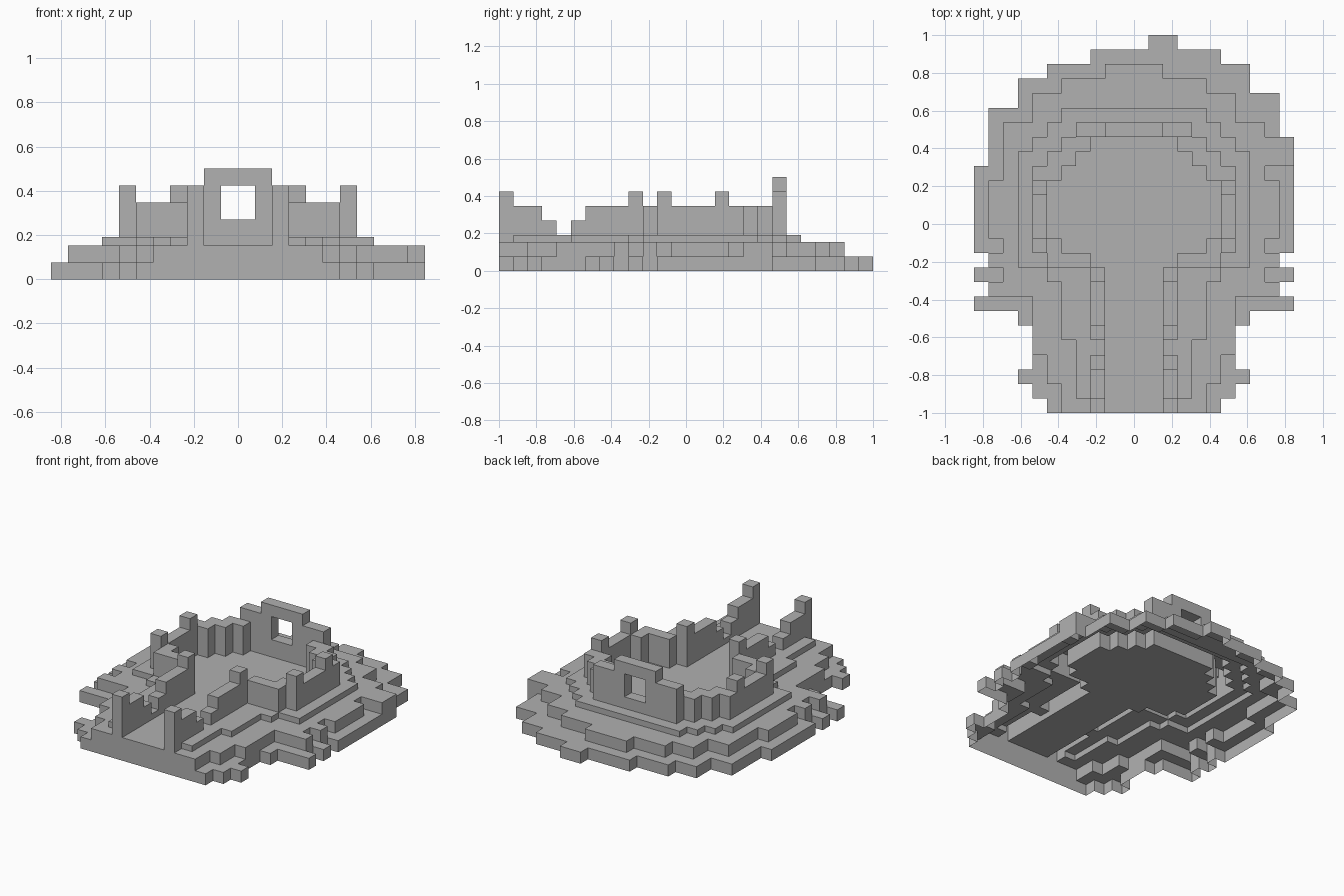
import bpy
import bmesh
from mathutils import Vector

UNIT = 1 / 13            # edge of one block
STEPS = ((1, 0), (-1, 0), (0, 1), (0, -1))

cube = bpy.data.objects.get("Cube")
if cube:
    bpy.data.objects.remove(cube, do_unlink=True)

stone = bpy.data.materials.new("grey stone")
stone.use_nodes = True
GREY = (0.44, 0.44, 0.44, 1)
stone.diffuse_color = GREY
stone.node_tree.nodes["Principled BSDF"].inputs["Base Color"].default_value = GREY

# Plans in blocks, listed from back to front; each band runs until the next one.
# Ground tier: back edge, reach to -x, reach to +x
GROUND = [(13, -1, 3), (12, 3, 6), (11, 6, 8), (10, 8, 8), (9, 8, 10), (8, 10, 10),
          (6, 10, 11), (4, 11, 11), (-2, 10, 10), (-3, 11, 11), (-4, 10, 10),
          (-5, 11, 11), (-6, 8, 8), (-7, 7, 7), (-10, 8, 8), (-11, 7, 7), (-12, 6, 6)]
# Middle and upper tiers: back edge, half width
MIDDLE = [(11, 2), (10, 5), (9, 7), (7, 9), (3, 10), (-1, 9), (-2, 10), (-3, 9),
          (-4, 10), (-5, 7), (-9, 6), (-11, 5)]
UPPER = [(8, 5), (7, 6), (6, 7), (5, 8), (-3, 6), (-4, 5), (-8, 4), (-12, 0)]
# Ruined wall: back edge, inner and outer half width
WALL = [(7, 0, 4), (6, 3, 5), (5, 4, 6), (4, 5, 7), (3, 6, 7), (-1, 5, 7),
        (-2, 3, 6), (-3, 2, 3)]
PILLARS = {(6, 2), (6, -2), (2, -4), (2, -13)}
CRUMBLED = {-8: 3.5, -9: 2.5, -10: 3.5}


def band(plan, row):
    """Last band of a plan whose back edge lies behind the row."""
    found = None
    for entry in plan:
        if entry[0] > row:
            found = entry[1:]
    return found


def wall_height(across, row):
    if row == 6:                         # back wall with a window
        return 3.5 if across < 1 else 6.5 if across < 2 else 5.5
    if (across, row) in PILLARS:
        return 5.5
    if row < -4:
        return CRUMBLED.get(row, 4.5)
    return 4.5


def block(col, row):
    """Part name and height of one block column, or None outside."""
    across = col if col >= 0 else -1 - col
    reach = band(GROUND, row)
    if not -reach[0] <= col < reach[1]:
        return None
    wall = band(WALL, row)
    if wall and across < wall[0]:
        return "courtyard_floor", 2
    if wall and across < wall[1]:
        return "ruined_wall", wall_height(across, row)
    upper = band(UPPER, row)
    if upper and across < upper[0]:
        return "upper_tier", 2.5
    middle = band(MIDDLE, row)
    if middle and (across < middle[0] or (col > 0 and row in (4, 5))):
        return "middle_tier", 2
    return "ground_tier", 1


def finish(name, bm):
    bmesh.ops.remove_doubles(bm, verts=bm.verts, dist=UNIT / 100)
    mesh = bpy.data.meshes.new(name)
    bm.to_mesh(mesh)
    bm.free()
    mesh.materials.append(stone)
    obj = bpy.data.objects.new(name, mesh)
    bpy.context.collection.objects.link(obj)


def add_quad(bm, corners):
    bm.faces.new([bm.verts.new(Vector(c) * UNIT) for c in corners])


blocks = {}
for row in range(-13, 13):
    for col in range(-11, 11):
        found = block(col, row)
        if found:
            blocks[col, row] = found

# Terraces, floor and walls: open-bottomed shells of tops and risers
for part in sorted({name for name, height in blocks.values()}):
    bm = bmesh.new()
    for (col, row), (name, top) in blocks.items():
        if name != part:
            continue
        add_quad(bm, [(col, row, top), (col + 1, row, top),
                      (col + 1, row + 1, top), (col, row + 1, top)])
        centre = Vector((col + 0.5, row + 0.5, 0))
        for dx, dy in STEPS:
            low = blocks.get((col + dx, row + dy), ("", 0))[1]
            if low < top:
                middle = centre + Vector((dx, dy, 0)) / 2
                side = Vector((-dy, dx, 0)) / 2
                foot, head = Vector((0, 0, low)), Vector((0, 0, top))
                add_quad(bm, [middle - side + foot, middle + side + foot,
                              middle + side + head, middle - side + head])
    finish(part, bm)

# Lintel closing the window
bm = bmesh.new()
bmesh.ops.create_cube(bm, size=UNIT)
bmesh.ops.scale(bm, vec=(2, 1, 1), verts=bm.verts)
bmesh.ops.translate(bm, vec=Vector((0, 6.5, 6)) * UNIT, verts=bm.verts)
finish("window_lintel", bm)
